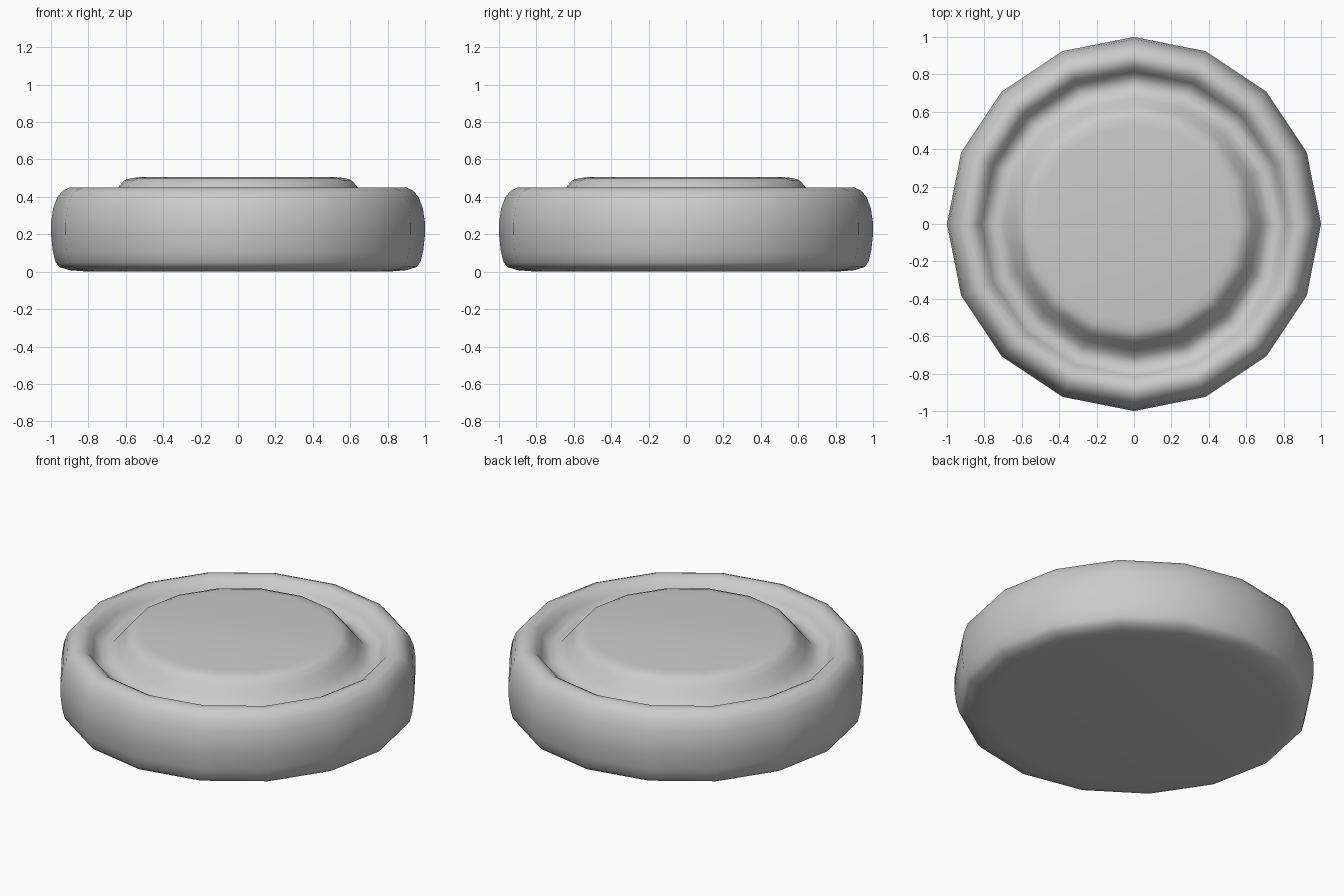
import bpy, bmesh, math

if "Cube" in bpy.data.objects:
    bpy.data.objects.remove(bpy.data.objects["Cube"])

SIDES = 16

# (radius, height) from the underside, up the outer wall, over the rim,
# through the groove and onto the raised centre
profile = [
    (0.80, 0.0), (0.90, 0.008), (0.955, 0.025), (0.975, 0.05), (0.99, 0.11),
    (1.0, 0.20), (1.0, 0.26), (0.988, 0.34), (0.965, 0.40), (0.935, 0.435),
    (0.90, 0.45), (0.87, 0.447), (0.84, 0.43), (0.815, 0.395), (0.79, 0.365),
    (0.75, 0.353), (0.71, 0.367), (0.675, 0.41), (0.635, 0.457),
    (0.61, 0.487), (0.575, 0.50), (0.53, 0.505),
]


def lathe(name, points, sides):
    bm = bmesh.new()
    rings = []
    for r, z in points:
        rings.append([bm.verts.new((r * math.cos(math.tau * i / sides),
                                    r * math.sin(math.tau * i / sides), z))
                      for i in range(sides)])
    for a, b in zip(rings, rings[1:]):
        for i in range(sides):
            j = (i + 1) % sides
            bm.faces.new((a[i], a[j], b[j], b[i]))
    # flat underside and flat centre
    bm.faces.new(rings[0][::-1])
    bm.faces.new(rings[-1])
    for f in bm.faces:
        f.smooth = True
    mesh = bpy.data.meshes.new(name)
    bm.to_mesh(mesh)
    bm.free()
    ob = bpy.data.objects.new(name, mesh)
    bpy.context.collection.objects.link(ob)
    return ob


# Round puck with a rounded rim, ring groove and raised centre
lathe("round_button", profile, SIDES)
